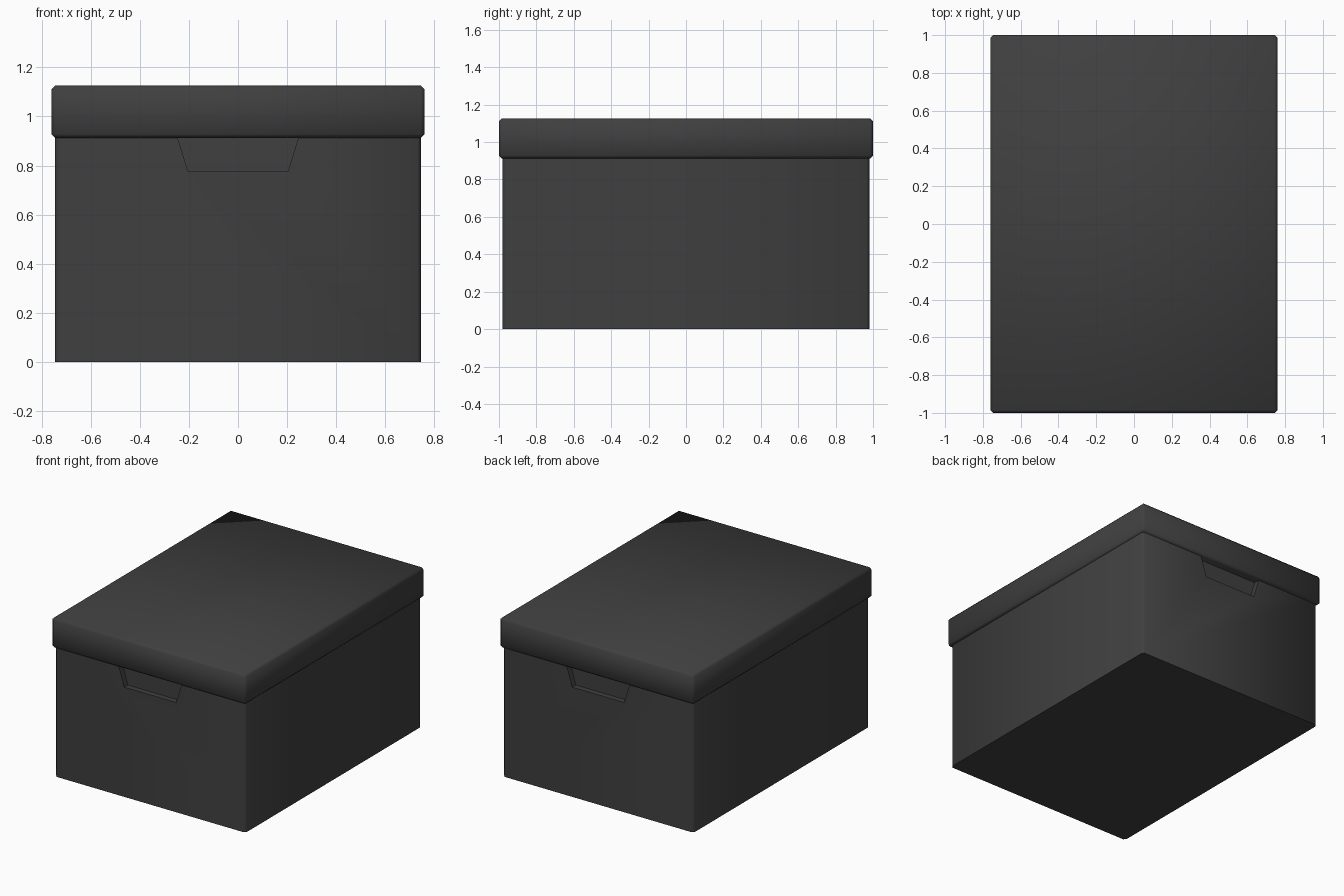
import bpy
import bmesh
import math

cube = bpy.data.objects.get("Cube")
if cube:
    bpy.data.objects.remove(cube, do_unlink=True)

# One dark grey for the whole box
GREY = (0.05, 0.05, 0.05, 1)
mat = bpy.data.materials.new("charcoal grey")
mat.use_nodes = True
mat.diffuse_color = GREY
mat.node_tree.nodes["Principled BSDF"].inputs["Base Color"].default_value = GREY


def prism(name, points):
    """Make a solid from matching start and end rings."""
    bm = bmesh.new()
    rings = [[bm.verts.new(p) for p in ring] for ring in points]
    a, b = rings
    n = len(a)
    bm.faces.new(a)
    bm.faces.new(b)
    for i in range(n):
        j = (i + 1) % n
        bm.faces.new((a[i], a[j], b[j], b[i]))
    bmesh.ops.recalc_face_normals(bm, faces=bm.faces)
    mesh = bpy.data.meshes.new(name)
    bm.to_mesh(mesh)
    bm.free()
    mesh.materials.append(mat)
    obj = bpy.data.objects.new(name, mesh)
    bpy.context.collection.objects.link(obj)
    return obj


def box(name, hx, hy, z0, z1, bevel, upright_only=False):
    """Make a box with chamfered edges."""
    corners = [(-hx, -hy), (hx, -hy), (hx, hy), (-hx, hy)]
    obj = prism(name, [[(x, y, z) for x, y in corners] for z in (z0, z1)])
    bm = bmesh.new()
    bm.from_mesh(obj.data)
    edges = [e for e in bm.edges if not upright_only
             or abs(e.verts[0].co.z - e.verts[1].co.z) > 0.1]
    bmesh.ops.bevel(bm, geom=edges, offset=bevel, segments=1,
                    profile=0.5, affect='EDGES')
    bm.to_mesh(obj.data)
    bm.free()
    return obj


def smooth(obj, angle):
    bpy.ops.object.select_all(action='DESELECT')
    obj.select_set(True)
    bpy.context.view_layer.objects.active = obj
    bpy.ops.object.shade_smooth_by_angle(angle=math.radians(angle))


# Body, reaching up into the lid
HY = 0.98
body = box("box_body", 0.745, HY, 0, 0.95, 0.015, upright_only=True)

# Tapered hand recesses under the lid, front and back
DEPTH = 0.04
outline = [(-0.203, 0.775), (0.203, 0.775), (0.26, 0.96), (-0.26, 0.96)]
for side, label in ((-1, "front"), (1, "back")):
    ends = (side * (HY - DEPTH), side * (HY + DEPTH))
    cutter = prism(label + "_handle_cutter",
                   [[(x, y, z) for x, z in outline] for y in ends])
    cutter.hide_render = True
    mod = body.modifiers.new(label + "_handle", 'BOOLEAN')
    mod.operation = 'DIFFERENCE'
    mod.solver = 'EXACT'
    mod.object = cutter
    bpy.context.view_layer.objects.active = body
    bpy.ops.object.modifier_apply(modifier=mod.name)
    bpy.data.objects.remove(cutter, do_unlink=True)
smooth(body, 60)

# Lid with chamfered edges
lid = box("lid", 0.76, 1.0, 0.913, 1.125, 0.015)
smooth(lid, 60)
